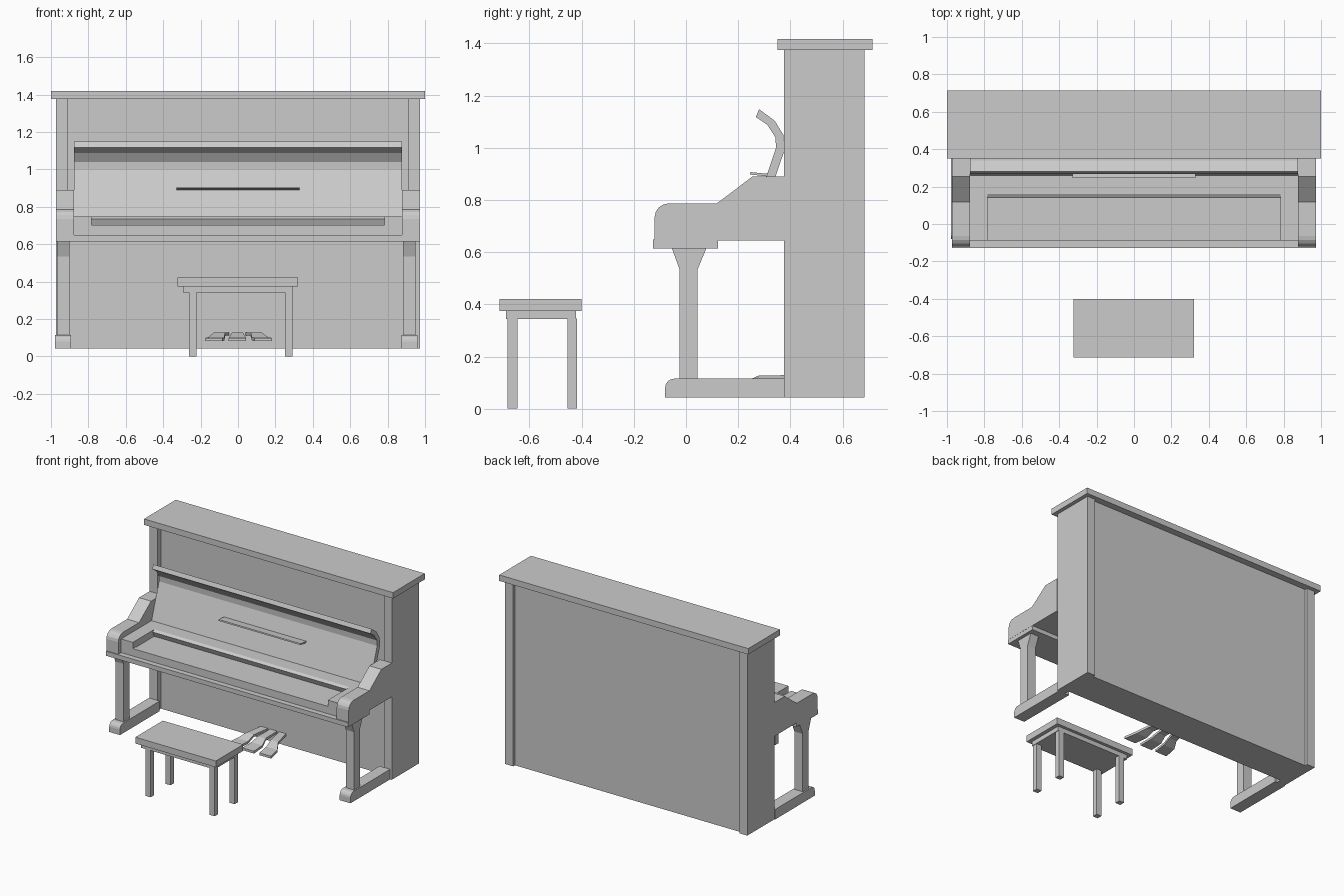
import bpy, bmesh, math

def finish(name, bm):
    bmesh.ops.recalc_face_normals(bm, faces=bm.faces)
    me = bpy.data.meshes.new(name)
    bm.to_mesh(me)
    bm.free()
    ob = bpy.data.objects.new(name, me)
    bpy.context.collection.objects.link(ob)
    return ob

def profile(name, pts, x0, x1):
    """Extrude a (y, z) outline from x0 to x1."""
    bm = bmesh.new()
    f = bm.faces.new([bm.verts.new((x0, y, z)) for y, z in pts])
    r = bmesh.ops.extrude_face_region(bm, geom=[f])
    bmesh.ops.translate(bm, vec=(x1 - x0, 0, 0),
                        verts=[v for v in r['geom'] if isinstance(v, bmesh.types.BMVert)])
    return finish(name, bm)

def box(name, x0, x1, y0, y1, z0, z1):
    return profile(name, [(y0, z0), (y1, z0), (y1, z1), (y0, z1)], x0, x1)

def corner(cy, cz, ry, rz, n=4):
    """Rounded upper front corner, from front face to top."""
    return [(cy - ry * math.cos(i * math.pi / 2 / n), cz + rz * math.sin(i * math.pi / 2 / n))
            for i in range(n + 1)]

# Case
box("lid", -1, 1, 0.35, 0.714, 1.375, 1.418)
box("case_panel", -0.91, 0.91, 0.412, 0.665, 0.042, 1.376)

arm = [(-0.12, 0.645)] + corner(-0.065, 0.735, 0.055, 0.052) + [
    (0.118, 0.787), (0.255, 0.89), (0.376, 0.89), (0.376, 0.645)]
foot = [(-0.08, 0.042)] + corner(-0.045, 0.08, 0.035, 0.035) + [(0.376, 0.115), (0.376, 0.042)]
leg = [(-0.025, 0.11), (0.045, 0.11), (0.045, 0.535), (0.079, 0.617), (-0.055, 0.617), (-0.025, 0.535)]

# Sides, arms, legs and feet
for tag, s, lx in (("left", -1, -0.935), ("right", 1, 0.916)):
    xs = sorted((s * 0.908, s * 0.972))
    box(tag + "_side", *xs, 0.376, 0.685, 0.042, 1.375)
    profile(tag + "_arm", arm, *sorted((s * 0.877, s * 0.973)))
    profile(tag + "_leg", leg, lx - 0.033, lx + 0.033)
    profile(tag + "_foot", foot, lx - 0.043, lx + 0.043)
    box(tag + "_key_block", *sorted((s * 0.783, s * 0.878)), -0.088, 0.17, 0.645, 0.747)

# Keyboard
box("key_slip", -0.972, 0.972, -0.127, 0.122, 0.615, 0.648)
box("key_bed", -0.878, 0.878, -0.088, 0.412, 0.645, 0.69)
box("key_rail", -0.784, 0.784, -0.088, -0.055, 0.685, 0.702)
box("keys", -0.784, 0.784, -0.055, 0.16, 0.685, 0.698)
profile("key_shelf", [(0.14, 0.735), (0.16, 0.747), (0.30, 0.747), (0.30, 0.69), (0.16, 0.69)],
        -0.878, 0.878)

# Curled fallboard with music ledge
profile("fallboard", [(0.258, 0.74), (0.345, 1.0), (0.343, 1.04), (0.312, 1.088), (0.268, 1.118),
                      (0.28, 1.148), (0.34, 1.104), (0.373, 1.05), (0.378, 0.992), (0.292, 0.74)],
        -0.876, 0.876)
profile("music_ledge", [(0.245, 0.898), (0.247, 0.907), (0.318, 0.9), (0.316, 0.89)], -0.33, 0.33)

# Pedals: a stepped strip, wide at the toe and splayed outward
for tag, x, toe in (("left", -0.075, -0.13), ("middle", -0.003, -0.003), ("right", 0.067, 0.135)):
    bm = bmesh.new()
    rings = []
    for y, z, w, t in ((0.12, 0.082, 0.047, 0), (0.22, 0.085, 0.044, 0.25), (0.28, 0.11, 0.03, 0.55),
                       (0.42, 0.112, 0.028, 1)):
        cx = toe + (x - toe) * t
        rings.append([bm.verts.new((cx + dx * w, y, z + dz))
                      for dx, dz in ((-1, 0), (1, 0), (1, 0.017), (-1, 0.017))])
    for a, b in zip(rings, rings[1:]):
        for i in range(4):
            j = (i + 1) % 4
            bm.faces.new((a[i], a[j], b[j], b[i]))
    bm.faces.new(rings[0])
    bm.faces.new(rings[-1])
    finish(tag + "_pedal", bm)

# Bench
box("bench_seat", -0.324, 0.322, -0.714, -0.4, 0.375, 0.421)
box("bench_apron", -0.295, 0.295, -0.69, -0.422, 0.343, 0.376)
for sx, x in (("left", -0.243), ("right", 0.271)):
    for sy, y in (("front", -0.665), ("back", -0.436)):
        box(f"bench_{sy}_{sx}_leg", x - 0.02, x + 0.02, y - 0.019, y + 0.019, 0, 0.345)
